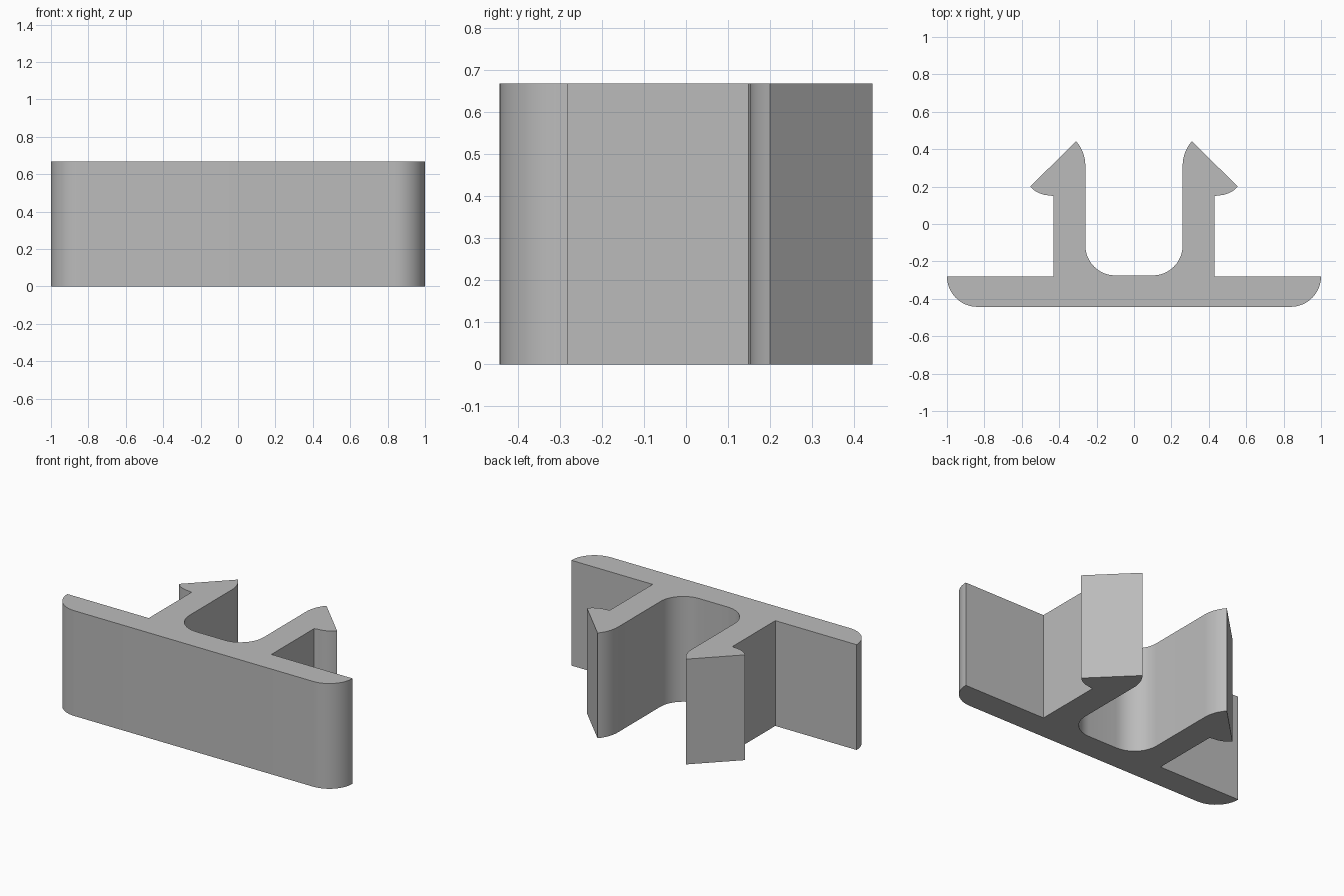
import bpy
import bmesh
from math import cos, sin, radians

cube = bpy.data.objects.get("Cube")
if cube:
    bpy.data.objects.remove(cube, do_unlink=True)

HEIGHT = 0.667
BACK = 0.443


def arc(cx, cy, r, start, end, steps=12):
    """Points on a circle arc, angles in degrees."""
    angles = [radians(start + (end - start) * i / steps) for i in range(steps + 1)]
    return [(cx + r * cos(a), cy + r * sin(a)) for a in angles]


# Left half of the clip section, from the front plate to the channel floor
half = arc(0.837, -0.28, 0.163, -90, 0)           # rounded plate end
half += [(0.43, -0.28), (0.43, 0.148)]            # plate back and arm outside
half += arc(0.45, 0.294, 0.141, -90, -42, 8)      # barb underside
half += [(0.31, BACK)]                            # barb ramp to the tip
half += arc(0.462, 0.31, 0.202, 138.8, 180, 8)[1:]  # rounded tip inside
half += arc(0.10, -0.115, 0.16, 0, -90)           # channel corner

# Mirror the half section into a closed outline
outline = half + [(-x, y) for x, y in reversed(half)]

# Extrude the outline upward
bm = bmesh.new()
base = bm.faces.new([bm.verts.new((x, y, 0)) for x, y in outline])
top = bmesh.ops.extrude_face_region(bm, geom=[base], use_keep_orig=True)
for v in top["geom"]:
    if isinstance(v, bmesh.types.BMVert):
        v.co.z = HEIGHT
bmesh.ops.recalc_face_normals(bm, faces=bm.faces)
mesh = bpy.data.meshes.new("snap_clip")
bm.to_mesh(mesh)
bm.free()

clip = bpy.data.objects.new("snap_clip", mesh)
bpy.context.collection.objects.link(clip)

# Plain grey plastic
grey = bpy.data.materials.new("light_grey")
grey.use_nodes = True
colour = (0.5, 0.5, 0.5, 1)
grey.diffuse_color = colour
grey.node_tree.nodes["Principled BSDF"].inputs["Base Color"].default_value = colour
mesh.materials.append(grey)

# Smooth curves, sharp corners
bpy.ops.object.select_all(action="DESELECT")
clip.select_set(True)
bpy.context.view_layer.objects.active = clip
bpy.ops.object.shade_smooth_by_angle(angle=radians(25))
